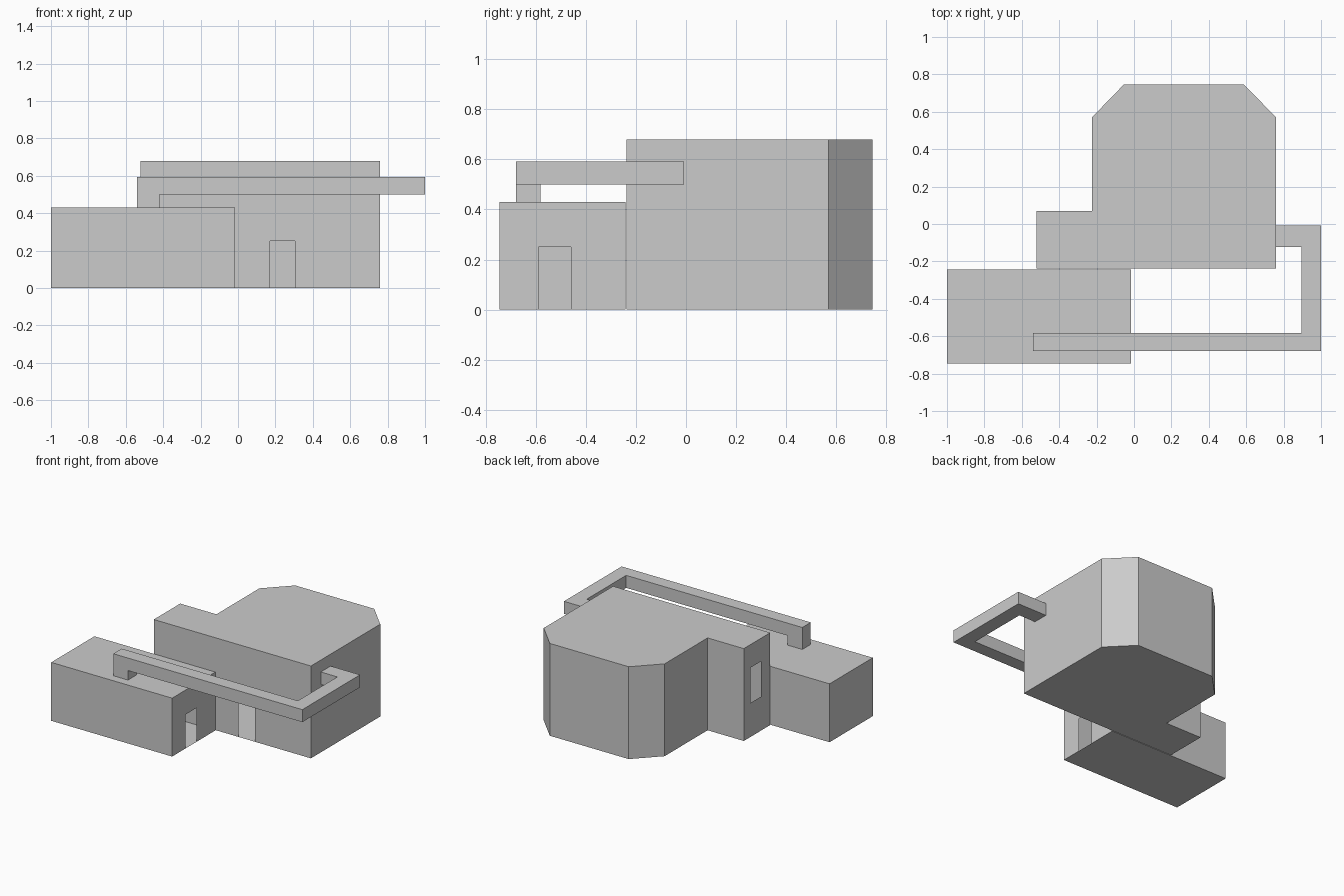
import bpy, bmesh
from mathutils import Vector

cube = bpy.data.objects.get("Cube")
if cube:
    bpy.data.objects.remove(cube, do_unlink=True)

grey = bpy.data.materials.new("plain_grey")
grey.use_nodes = True
colour = (0.6, 0.6, 0.6, 1)
grey.diffuse_color = colour
bsdf = next(n for n in grey.node_tree.nodes if n.type == 'BSDF_PRINCIPLED')
bsdf.inputs["Base Color"].default_value = colour


def finish(name, bm):
    """Merge flat neighbours and turn the bmesh into an object."""
    bmesh.ops.remove_doubles(bm, verts=bm.verts, dist=0.0005)
    bmesh.ops.dissolve_limit(bm, angle_limit=0.01, verts=bm.verts, edges=bm.edges)
    bmesh.ops.recalc_face_normals(bm, faces=bm.faces)
    mesh = bpy.data.meshes.new(name)
    bm.to_mesh(mesh)
    bm.free()
    mesh.materials.append(grey)
    obj = bpy.data.objects.new(name, mesh)
    bpy.context.collection.objects.link(obj)


def wall(bm, a, b, height, hole=None):
    """Thin wall from a to b; hole = (start, end, bottom, top) along the wall."""
    a, b = Vector((*a, 0)), Vector((*b, 0))
    length = (b - a).length
    along = (b - a).normalized()
    us, zs = [0, length], [0, height]
    if hole:
        us = sorted({0, length, hole[0], hole[1]})
        zs = sorted({0, height, hole[2], hole[3]})
    for u0, u1 in zip(us, us[1:]):
        for z0, z1 in zip(zs, zs[1:]):
            if hole and (u0, u1, z0, z1) == tuple(hole):
                continue
            corners = ((u0, z0), (u1, z0), (u1, z1), (u0, z1))
            bm.faces.new([bm.verts.new(a + along * u + Vector((0, 0, z)))
                          for u, z in corners])


def shell(outline, z0, z1, holes):
    """Hollow thin-walled block over an outline, with floor and roof."""
    bm = bmesh.new()
    for i, a in enumerate(outline):
        wall(bm, a, outline[(i + 1) % len(outline)], z1 - z0, holes.get(i))
    for z in (0, z1 - z0):
        bm.faces.new([bm.verts.new((x, y, z)) for x, y in outline])
    bmesh.ops.translate(bm, verts=bm.verts, vec=(0, 0, z0))
    bmesh.ops.remove_doubles(bm, verts=bm.verts, dist=0.0005)
    return bm


# Main hall with a chamfered rear, front doorway and side window
main_outline = [(-0.52, -0.237), (0.76, -0.237), (0.76, 0.57), (0.588, 0.745),
                (-0.055, 0.745), (-0.225, 0.57), (-0.225, 0.07), (-0.52, 0.07)]
finish("main_hall", shell(main_outline, 0, 0.68,
                          {0: (0.69, 0.825, 0, 0.25), 7: (0.08, 0.2, 0.25, 0.51)}))

# Low annex with a doorway in its end wall
annex_outline = [(-1, -0.745), (-0.015, -0.745), (-0.015, -0.242), (-1, -0.242)]
finish("annex", shell(annex_outline, 0, 0.43, {1: (0.155, 0.285, 0, 0.25)}))

# Raised walkway bending round to the hall, dropping onto the annex roof
walk_outline = [(-0.54, -0.68), (1, -0.68), (1, -0.008), (0.76, -0.008),
                (0.76, -0.122), (0.895, -0.122), (0.895, -0.582), (-0.54, -0.582)]
bm = shell(walk_outline, 0.5, 0.592, {})
bmesh.ops.bisect_plane(bm, geom=bm.verts[:] + bm.edges[:] + bm.faces[:],
                       plane_co=(-0.42, 0, 0), plane_no=(1, 0, 0))
foot = [f for f in bm.faces
        if f.calc_center_median().x < -0.42 and all(v.co.z < 0.51 for v in f.verts)]
new = bmesh.ops.extrude_face_region(bm, geom=foot)["geom"]
bmesh.ops.translate(bm, vec=(0, 0, -0.07),
                    verts=[g for g in new if isinstance(g, bmesh.types.BMVert)])
bmesh.ops.delete(bm, geom=[f for f in foot if f.is_valid], context='FACES')
finish("walkway", bm)
